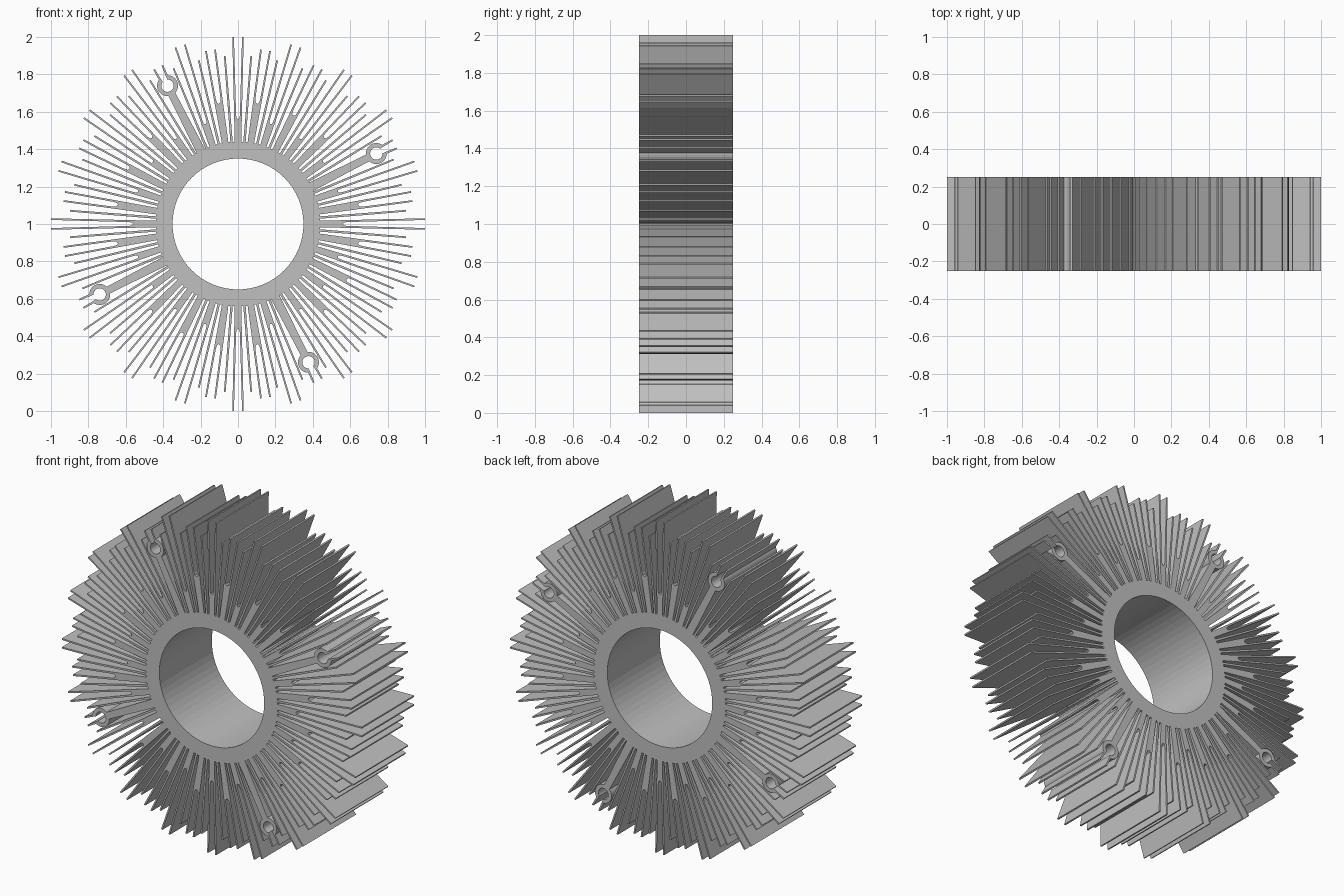
import bpy, bmesh
from math import sin, cos, tan, radians, pi, asin
from mathutils import Matrix

cube = bpy.data.objects.get("Cube")
if cube:
    bpy.data.objects.remove(cube)

HALF_DEPTH = 0.25
ROOT = 0.425
SPREAD = tan(radians(1.5))

metal = bpy.data.materials.new("grey_aluminium")
metal.use_nodes = True
GREY = (0.53, 0.53, 0.53, 1)
metal.diffuse_color = GREY
metal.node_tree.nodes["Principled BSDF"].inputs["Base Color"].default_value = GREY


def extrude_profiles(name, outline, angles):
    """Extrude a radial (along, across) outline through the depth at each angle."""
    bm = bmesh.new()
    for deg in angles:
        c, s = cos(radians(deg)), sin(radians(deg))
        verts = [bm.verts.new((u * c - v * s, -HALF_DEPTH, u * s + v * c))
                 for u, v in outline]
        face = bm.faces.new(verts)
        new = bmesh.ops.extrude_face_region(bm, geom=[face])["geom"]
        bmesh.ops.translate(bm, vec=(0, 2 * HALF_DEPTH, 0),
                            verts=[g for g in new if isinstance(g, bmesh.types.BMVert)])
    return finish(name, bm)


def finish(name, bm):
    bmesh.ops.recalc_face_normals(bm, faces=bm.faces)
    mesh = bpy.data.meshes.new(name)
    bm.to_mesh(mesh)
    bm.free()
    mesh.materials.append(metal)
    obj = bpy.data.objects.new(name, mesh)
    obj.location.z = 1
    bpy.context.collection.objects.link(obj)
    return obj


def mirrored(half):
    """Close a half outline by mirroring it across its radial axis."""
    return half + [(u, -v) for u, v in reversed(half) if v > 0]


def fork(tip, notch):
    """Y-shaped fin: solid stem, rounded notch, two thin prongs."""
    mouth = notch + 0.025
    gap = mouth * SPREAD - 0.005
    return mirrored([
        (ROOT, ROOT * SPREAD + 0.006),
        (tip, tip * SPREAD + 0.0045),
        (tip, tip * SPREAD - 0.0045),
        (mouth, gap),
        (notch + 0.007, gap * 0.75),
        (notch, 0)])


# Central tube
bm = bmesh.new()
N = 64
rings = [[bm.verts.new((r * cos(2 * pi * i / N), y, r * sin(2 * pi * i / N)))
          for i in range(N)]
         for r, y in ((0.44, -HALF_DEPTH), (0.44, HALF_DEPTH),
                      (0.35, HALF_DEPTH), (0.35, -HALF_DEPTH))]
for k in range(4):
    a, b = rings[k], rings[(k + 1) % 4]
    for i in range(N):
        j = (i + 1) % N
        bm.faces.new((a[i], a[j], b[j], b[i]))
finish("central_tube", bm)

# Fins: long forks, shorter forks between them, and plain fins in the gaps
sectors = [18 * k for k in range(20)]
boss_angles = [27 + 90 * k for k in range(4)]
extrude_profiles("long_forked_fins", fork(1.0, 0.56), sectors)
extrude_profiles("short_forked_fins", fork(0.94, 0.65),
                 [a + 9 for a in sectors if a + 9 not in boss_angles])
plain = mirrored([(ROOT, 0.0065), (0.90, 0.0045)])
extrude_profiles("plain_fins", plain,
                 [a + d for a in sectors for d in (4.5, 13.5)])

# Screw bosses: arm, split round clip and two outward lips
CENTRE, OUTER, HOLE = 0.83, 0.056, 0.033
ARM, SLOT, LIP = 0.02, 0.014, 0.027


def arc(radius, start, end, steps):
    return [(CENTRE + radius * cos(t), radius * sin(t))
            for t in (start + (end - start) * i / steps for i in range(steps + 1))]


boss = mirrored(
    [(ROOT, ARM + 0.005)]
    + arc(OUTER, pi - asin(ARM / OUTER), asin(LIP / OUTER), 12)
    + [(0.94, LIP + 0.002), (0.94, SLOT + 0.006)]
    + arc(HOLE, asin(SLOT / HOLE), pi - 0.01, 12))
extrude_profiles("screw_bosses", boss, boss_angles)
